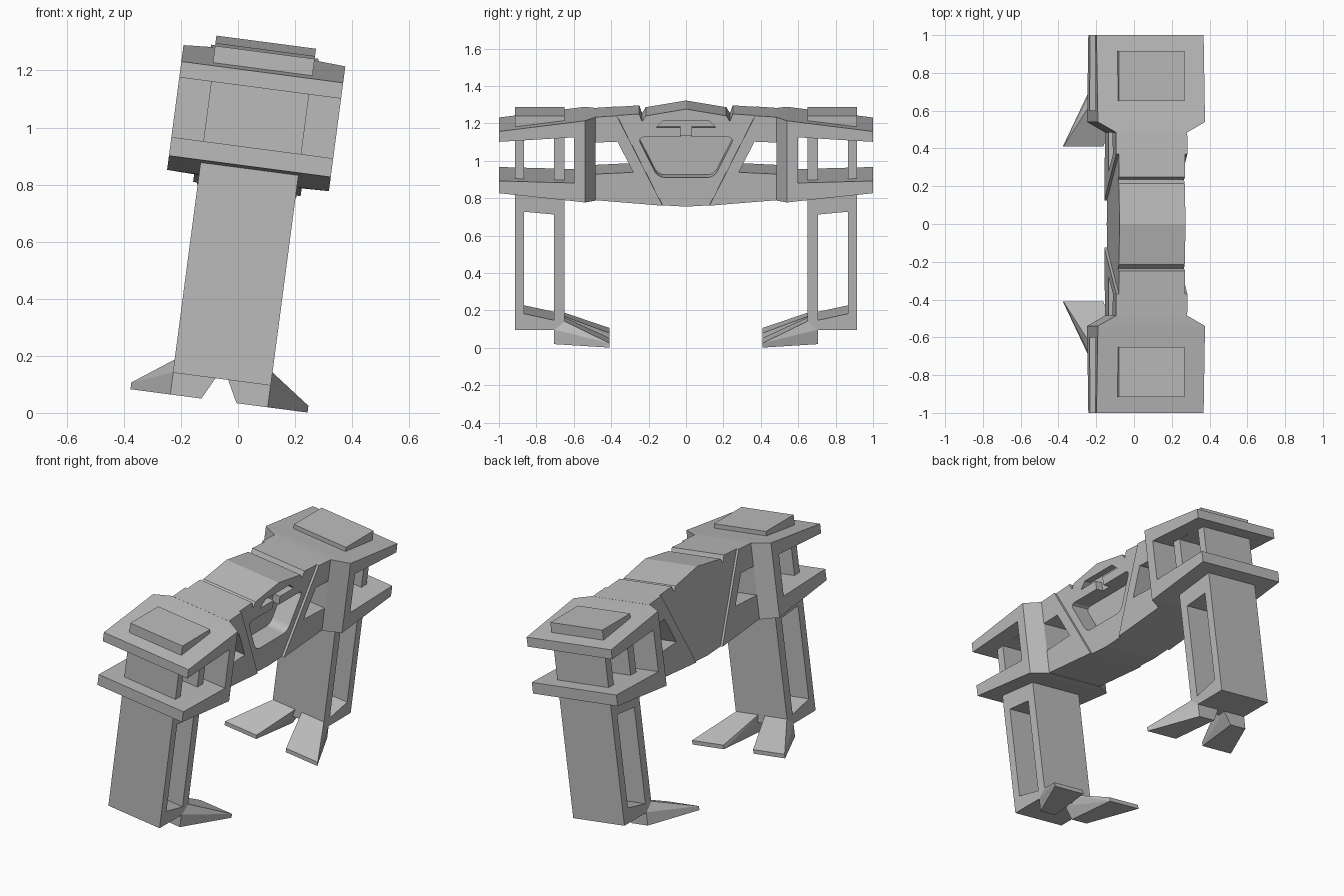
import bpy
import bmesh
import math
from mathutils import Matrix, Vector

cube = bpy.data.objects.get("Cube")
if cube:
    bpy.data.objects.remove(cube, do_unlink=True)

# The whole structure leans sideways about the y axis
LEAN = (Matrix.Translation((0, 0, -0.003))
        @ Matrix.Rotation(math.radians(7.5), 4, 'Y')
        @ Matrix.Translation((-0.072, 0, 0)))

grey = bpy.data.materials.new("plain grey")
grey.use_nodes = True
grey.diffuse_color = (0.5, 0.5, 0.5, 1)
grey.node_tree.nodes["Principled BSDF"].inputs["Base Color"].default_value = (0.5, 0.5, 0.5, 1)


def finish(name, bm):
    bmesh.ops.recalc_face_normals(bm, faces=bm.faces)
    bm.transform(LEAN)
    mesh = bpy.data.meshes.new(name)
    bm.to_mesh(mesh)
    bm.free()
    mesh.materials.append(grey)
    obj = bpy.data.objects.new(name, mesh)
    bpy.context.collection.objects.link(obj)
    return obj


def prism(name, profile, x0, x1, side=1, radius=0):
    """Side profile of (y, z) points extruded from x0 to x1."""
    bm = bmesh.new()
    ends = [[bm.verts.new((x, y * side, z)) for y, z in profile] for x in (x0, x1)]
    for ring in ends:
        bm.faces.new(ring)
    edges = []
    for i in range(len(profile)):
        j = (i + 1) % len(profile)
        bm.faces.new((ends[0][i], ends[0][j], ends[1][j], ends[1][i]))
        edges.append(bm.edges.get((ends[0][i], ends[1][i])))
    if radius:
        bmesh.ops.recalc_face_normals(bm, faces=bm.faces)
        bmesh.ops.bevel(bm, geom=edges, offset=radius, segments=4,
                        profile=0.5, affect='EDGES')
    return finish(name, bm)


def loft(name, sections, side):
    """Rectangles (y, half width, bottom, top) joined along y."""
    bm = bmesh.new()
    rings = [[bm.verts.new((x, y * side, z)) for x, z in
              ((-h, lo), (h, lo), (h, hi), (-h, hi))] for y, h, lo, hi in sections]
    bm.faces.new(rings[0])
    bm.faces.new(rings[-1])
    for a, b in zip(rings, rings[1:]):
        for i in range(4):
            j = (i + 1) % 4
            bm.faces.new((a[i], a[j], b[j], b[i]))
    return finish(name, bm)


def hull(name, points, flip, side):
    bm = bmesh.new()
    for x, y, z in points:
        bm.verts.new((x * flip, y * side, z))
    bmesh.ops.convex_hull(bm, input=bm.verts)
    return finish(name, bm)


def cut(obj, cutter):
    cutter.hide_render = True
    mod = obj.modifiers.new("cut", 'BOOLEAN')
    mod.operation = 'DIFFERENCE'
    mod.solver = 'EXACT'
    mod.object = cutter
    bpy.context.view_layer.objects.active = obj
    bpy.ops.object.modifier_apply(modifier=mod.name)
    bpy.data.objects.remove(cutter, do_unlink=True)


def rect(y0, y1, z0, z1):
    return [(y0, z0), (y1, z0), (y1, z1), (y0, z1)]


def mirrored(half):
    return half + [(-y, z) for y, z in reversed(half) if y]


# Central wedge with grooved roof
core = prism("central_wedge", mirrored([
    (0, 0.778), (0.125, 0.785), (0.37, 1.27), (0.25, 1.278),
    (0.235, 1.237), (0.215, 1.268), (0, 1.304)]), -0.176, 0.176)

# Rounded bay and the slot above it, on one side only
cut(core, prism("bay_cutter", mirrored([(0.15, 0.935), (0.26, 1.153)]),
                0.06, 0.3, radius=0.035))
cut(core, prism("slot_cutter", mirrored([
    (0.03, 1.14), (0.03, 1.205), (0.16, 1.205), (0.12, 1.243)]), 0.13, 0.3))

for side, end in ((-1, "front"), (1, "back")):
    # Shoulder frame with a slanted opening
    prism(end + "_shoulder", [
        (0.125, 0.785), (0.37, 1.27), (0.49, 1.262), (0.49, 1.125),
        (0.366, 1.13), (0.282, 0.965), (0.49, 0.955), (0.49, 0.815)],
        -0.19, 0.19, side)

    # Flared bulkhead and the two decks
    loft(end + "_bulkhead", [(0.485, 0.19, 0.812, 1.262), (0.54, 0.286, 0.815, 1.256),
                             (0.6, 0.286, 0.822, 1.248)], side)
    loft(end + "_upper_deck", [(0.6, 0.286, 1.166, 1.248),
                               (1, 0.286, 1.142, 1.198)], side)
    loft(end + "_lower_deck", [(0.6, 0.286, 0.822, 0.92),
                               (1, 0.286, 0.865, 0.931)], side)
    prism(end + "_roof_pad", rect(0.65, 0.915, 1.19, 1.268), -0.176, 0.176, side)

    # Leg with openings through it
    leg = prism(end + "_leg", rect(0.65, 0.915, 0.113, 1.165), -0.173, 0.173, side)
    cut(leg, prism("leg_cutter", [(0.705, 0.165), (0.865, 0.2), (0.865, 0.75),
                                  (0.705, 0.735)], -0.3, 0.3, side))
    cut(leg, prism("post_cutter", rect(0.705, 0.865, 0.9, 1.155), -0.3, 0.3, side))

    # Two splayed toes pointing inward
    for flip, hand in ((-1, "right"), (1, "left")):
        hull(f"{end}_{hand}_toe", [
            (0.022, 0.705, 0.114), (0.172, 0.705, 0.114),
            (0.062, 0.705, 0.036), (0.172, 0.705, 0.036),
            (0.022, 0.65, 0.16), (0.172, 0.65, 0.16),
            (0.1, 0.41, 0.036), (0.313, 0.41, 0.036),
            (0.1, 0.41, 0.06), (0.313, 0.41, 0.06)], flip, side)
